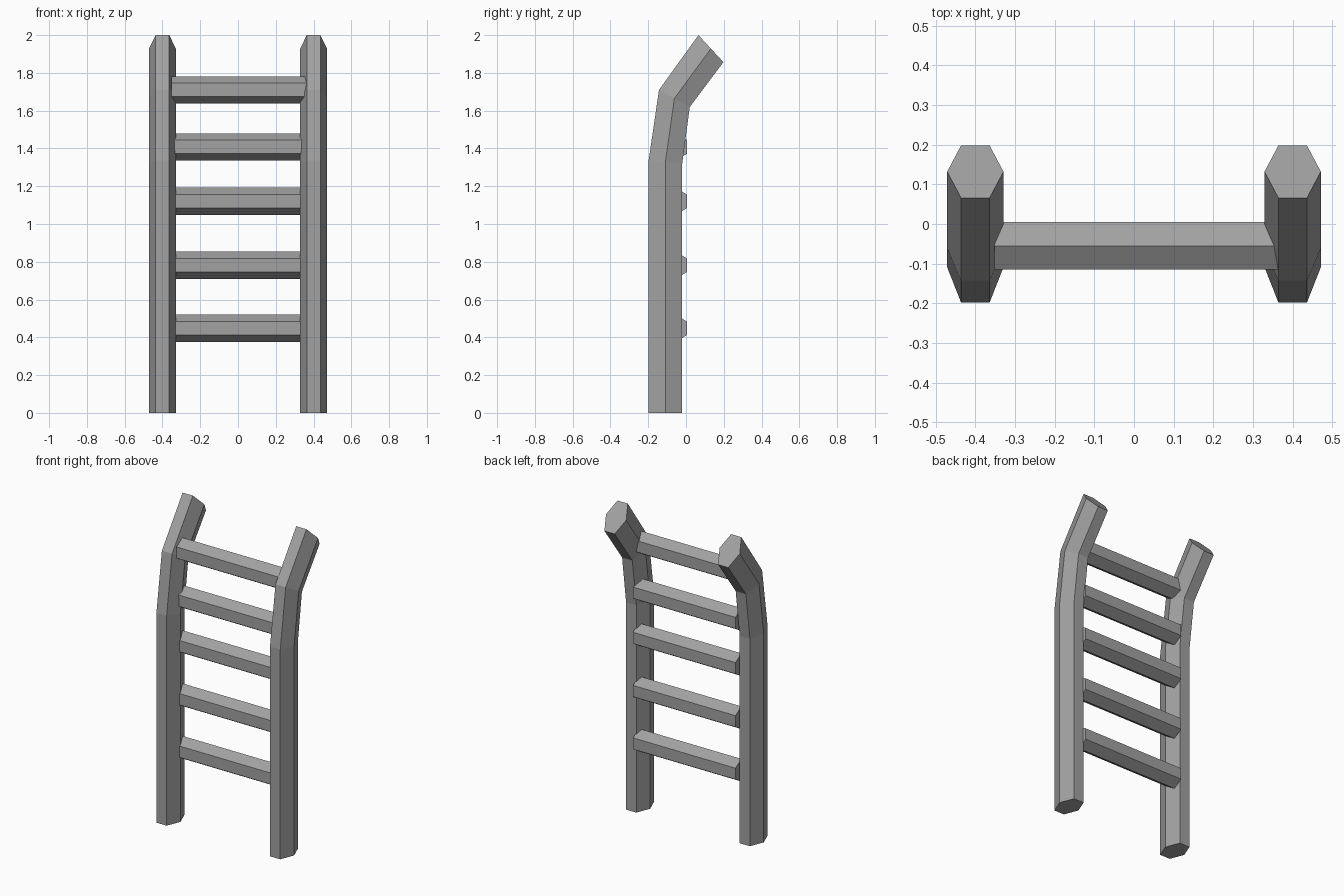
import bpy
import bmesh

cube = bpy.data.objects.get("Cube")
if cube:
    bpy.data.objects.remove(cube, do_unlink=True)

grey = bpy.data.materials.new("mid_grey")
grey.use_nodes = True
colour = (0.36, 0.36, 0.36, 1)
grey.diffuse_color = colour
grey.node_tree.nodes["Principled BSDF"].inputs["Base Color"].default_value = colour


def loft(name, rings):
    """Skin a list of equal-sided rings and cap both ends."""
    bm = bmesh.new()
    loops = [[bm.verts.new(p) for p in ring] for ring in rings]
    for low, high in zip(loops, loops[1:]):
        for i in range(len(low)):
            j = (i + 1) % len(low)
            bm.faces.new((low[i], low[j], high[j], high[i]))
    bm.faces.new(loops[0])
    bm.faces.new(loops[-1])
    bmesh.ops.recalc_face_normals(bm, faces=bm.faces)
    mesh = bpy.data.meshes.new(name)
    bm.to_mesh(mesh)
    bm.free()
    mesh.materials.append(grey)
    obj = bpy.data.objects.new(name, mesh)
    bpy.context.collection.objects.link(obj)


# Side rails: hexagonal posts whose tops bend backwards.
# Each station gives the front and back edge as (y, z).
stations = [
    ((-0.198, 0), (-0.02, 0)),
    ((-0.198, 1.335), (-0.02, 1.32)),
    ((-0.143, 1.71), (0.02, 1.62)),
    ((0.066, 2.0), (0.198, 1.857)),
]


def post_ring(cx, front, back):
    mid = ((front[0] + back[0]) / 2, (front[1] + back[1]) / 2)
    outline = [(-0.036, front), (0.036, front), (0.071, mid),
               (0.036, back), (-0.036, back), (-0.071, mid)]
    return [(cx + dx, y, z) for dx, (y, z) in outline]


for side, cx in (("left", 0.4), ("right", -0.4)):
    loft(side + "_rail", [post_ring(cx, f, b) for f, b in stations])

# Rungs: hexagonal bars with a ridge along the top and bottom.
rung_y, half_depth, half_height = -0.055, 0.06, 0.072
for n, z in enumerate((0.448, 0.782, 1.12, 1.408, 1.71), 1):
    rings = []
    for x in (-0.352, 0.37):
        section = [(0, 1), (1, 0.5), (1, -0.5), (0, -1), (-1, -0.5), (-1, 0.5)]
        rings.append([(x, rung_y + a * half_depth, z + b * half_height)
                      for a, b in section])
    loft(f"rung_{n}", rings)
